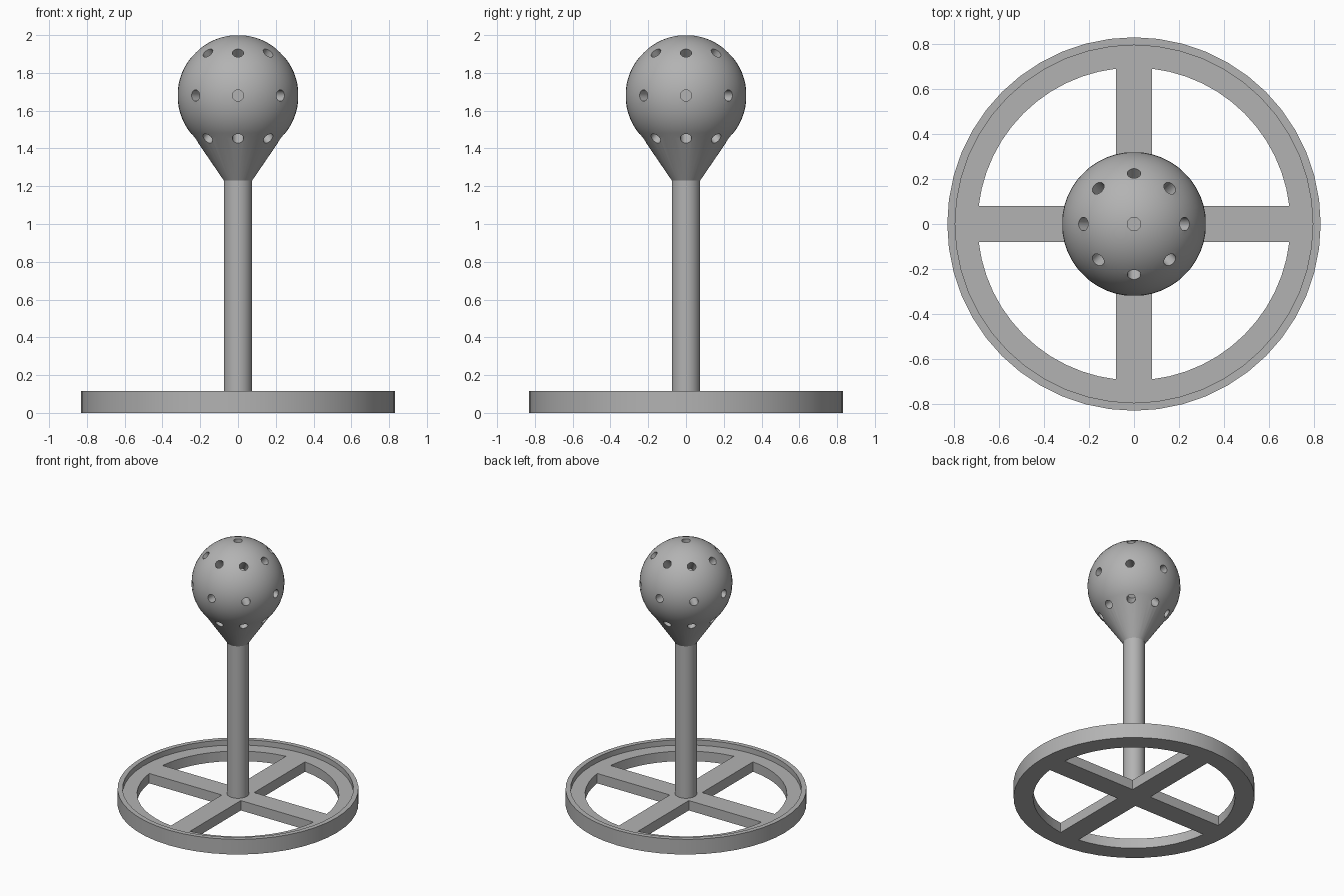
import bpy, bmesh, math
from mathutils import Matrix, Vector

if "Cube" in bpy.data.objects:
    bpy.data.objects.remove(bpy.data.objects["Cube"], do_unlink=True)

grey = bpy.data.materials.new("plain_grey")
grey.use_nodes = True
colour = (0.45, 0.45, 0.45, 1)
grey.diffuse_color = colour
grey.node_tree.nodes["Principled BSDF"].inputs["Base Color"].default_value = colour


def make_object(name, bm):
    bmesh.ops.recalc_face_normals(bm, faces=bm.faces)
    mesh = bpy.data.meshes.new(name)
    bm.to_mesh(mesh)
    bm.free()
    mesh.materials.append(grey)
    obj = bpy.data.objects.new(name, mesh)
    bpy.context.collection.objects.link(obj)
    return obj


def lathe(name, profile, sides):
    """Revolve a (radius, height) outline around the z axis."""
    bm = bmesh.new()
    verts = [bm.verts.new((r, 0, z)) for r, z in profile]
    edges = [bm.edges.new(pair) for pair in zip(verts, verts[1:])]
    bmesh.ops.spin(bm, geom=verts + edges, axis=(0, 0, 1), cent=(0, 0, 0),
                   angle=math.tau, steps=sides, use_duplicate=False)
    bmesh.ops.remove_doubles(bm, verts=bm.verts, dist=1e-5)
    return make_object(name, bm)


def cut(obj, cutter):
    mod = obj.modifiers.new("cut", "BOOLEAN")
    mod.operation = "DIFFERENCE"
    mod.solver = "EXACT"
    mod.object = cutter
    bpy.ops.object.select_all(action="DESELECT")
    bpy.context.view_layer.objects.active = obj
    obj.select_set(True)
    bpy.ops.object.modifier_apply(modifier=mod.name)
    bpy.data.objects.remove(cutter, do_unlink=True)


def smooth(obj):
    bpy.ops.object.select_all(action="DESELECT")
    bpy.context.view_layer.objects.active = obj
    obj.select_set(True)
    bpy.ops.object.shade_smooth_by_angle(angle=math.radians(30))


# Round base: a shallow dish with a raised lip
floor = 0.075
base = lathe("wheel_base", [(0, 0), (0.83, 0), (0.83, 0.115), (0.795, 0.115),
                            (0.795, floor), (0, floor)], 48)

# Four openings that leave a cross of spokes
half, radius, steps = 0.08, 0.695, 12
start = math.asin(half / radius)
bm = bmesh.new()
for quarter in range(4):
    outline = [Vector((half, half, -0.1))]
    for i in range(steps + 1):
        a = start + (math.pi / 2 - 2 * start) * i / steps
        outline.append(Vector((radius * math.cos(a), radius * math.sin(a), -0.1)))
    turn = Matrix.Rotation(quarter * math.pi / 2, 3, "Z")
    face = bm.faces.new([bm.verts.new(turn @ p) for p in outline])
    top = bmesh.ops.extrude_face_region(bm, geom=[face])["geom"]
    bmesh.ops.translate(bm, vec=(0, 0, 0.3),
                        verts=[v for v in top if isinstance(v, bmesh.types.BMVert)])
cut(base, make_object("opening_cutter", bm))
smooth(base)

# Upright pole
pole = lathe("pole", [(0, floor), (0.075, floor), (0.075, 1.23), (0, 1.23)], 40)
smooth(pole)

# Head: a cone flaring into a ball
centre, ball = 1.68, 0.32
profile = [(0, 1.23), (0.075, 1.23)]
for i in range(25):
    a = math.radians(-44 + 134 * i / 24)
    profile.append((ball * math.cos(a) if i < 24 else 0, centre + ball * math.sin(a)))
head = lathe("ball_head", profile, 48)

# Blind round holes: three rings of eight and one on top
directions = [(tilt, turn * 45) for tilt in (-45, 0, 45) for turn in range(8)]
directions.append((90, 0))
bm = bmesh.new()
for tilt, turn in directions:
    t, p = math.radians(tilt), math.radians(turn)
    d = Vector((math.cos(t) * math.cos(p), math.cos(t) * math.sin(p), math.sin(t)))
    place = Matrix.Translation(Vector((0, 0, centre)) + d * 0.29)
    bmesh.ops.create_cone(bm, cap_ends=True, segments=20, radius1=0.03, radius2=0.03,
                          depth=0.18, matrix=place @ d.to_track_quat("Z", "Y").to_matrix().to_4x4())
cut(head, make_object("hole_cutter", bm))
smooth(head)
